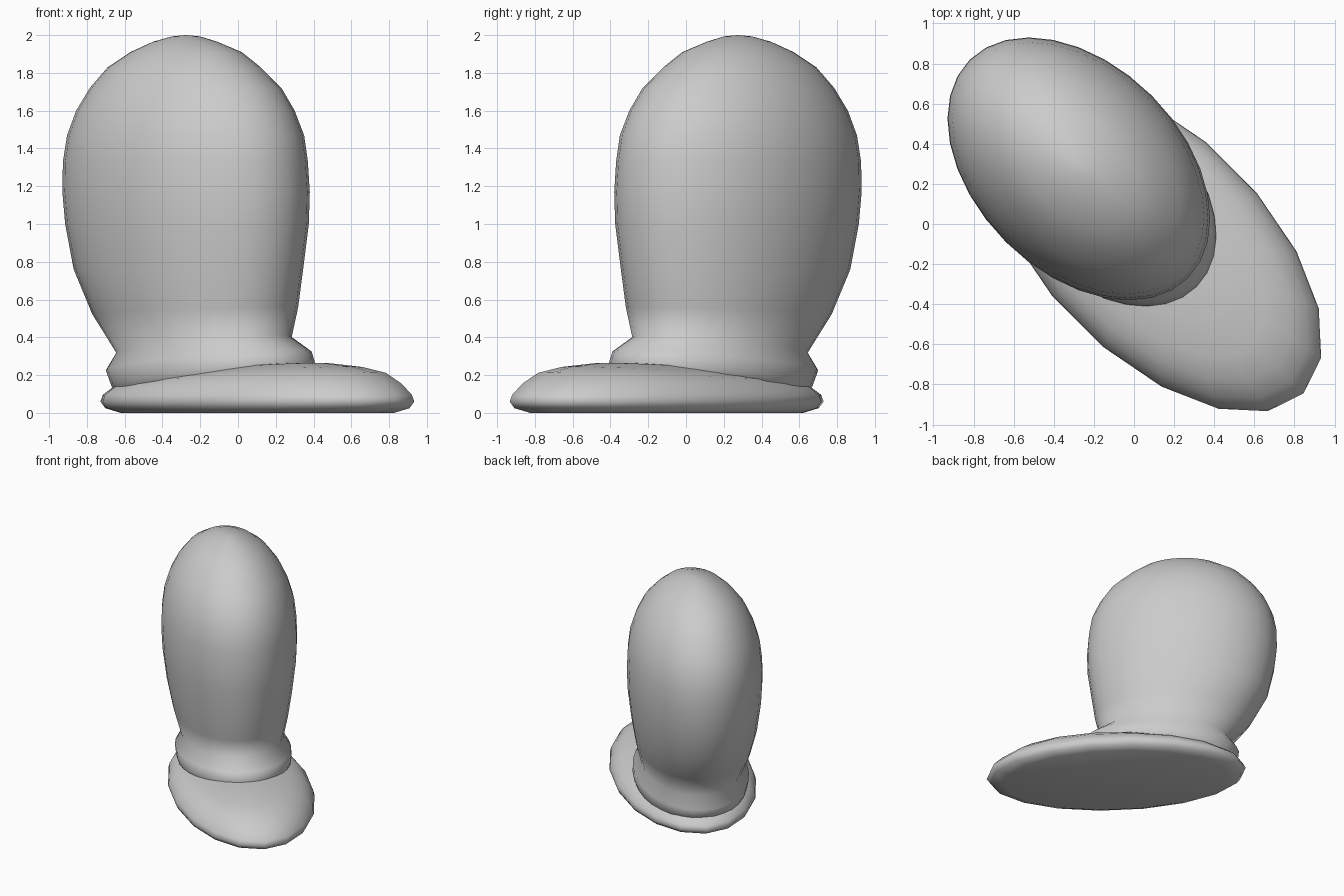
import bpy
import bmesh
from math import sin, cos, pi, sqrt

default_cube = bpy.data.objects.get("Cube")
if default_cube:
    bpy.data.objects.remove(default_cube, do_unlink=True)

# Single plain material
clay = bpy.data.materials.new("plain grey")
clay.use_nodes = True
GREY = (0.6, 0.6, 0.6, 1)
clay.diffuse_color = GREY
clay.node_tree.nodes["Principled BSDF"].inputs["Base Color"].default_value = GREY


def ellipse_ring(bm, sides, centre, length, width, z, tilt):
    """Ring of vertices whose long axis runs along the (+x, -y) diagonal."""
    ring = []
    for i in range(sides):
        angle = 2 * pi * i / sides
        along = centre + length * cos(angle)
        across = width * sin(angle)
        ring.append(bm.verts.new(((along + across) / sqrt(2),
                                  (across - along) / sqrt(2),
                                  z + tilt * cos(angle))))
    return ring


def loft(name, sides, sections):
    """Skin a stack of elliptical sections, closing both ends."""
    bm = bmesh.new()
    rings = [ellipse_ring(bm, sides, *section) for section in sections]
    for low, high in zip(rings, rings[1:]):
        for i in range(sides):
            j = (i + 1) % sides
            bm.faces.new((low[i], low[j], high[j], high[i]))
    bm.faces.new(rings[0][::-1])
    bm.faces.new(rings[-1])
    bmesh.ops.recalc_face_normals(bm, faces=bm.faces)
    mesh = bpy.data.meshes.new(name)
    bm.to_mesh(mesh)
    bm.free()
    mesh.materials.append(clay)
    obj = bpy.data.objects.new(name, mesh)
    bpy.context.collection.objects.link(obj)
    bpy.ops.object.select_all(action="DESELECT")
    obj.select_set(True)
    bpy.context.view_layer.objects.active = obj
    bpy.ops.object.shade_smooth_by_angle(angle=pi * 0.42)
    return obj


# Oval base: scale, height and tilt of each section, sole to crown
base_profile = [
    (0.87, 0, 0), (0.97, 0.025, 0), (1, 0.06, 0), (0.985, 0.095, 0),
    (0.92, 0.145, 0.01), (0.82, 0.188, 0.025), (0.67, 0.215, 0.03),
    (0.45, 0.243, 0.022), (0.2, 0.254, 0.01), (0.02, 0.256, 0),
]
loft("oval_base", 18, [(0.145, 1.05 * s, 0.55 * s, z, t) for s, z, t in base_profile])

# Bulb with collar: height, low x, high x, width ratio, tilt
bulb_profile = [
    (0.12, -0.62, 0.39, 0.7, 0.07), (0.2, -0.67, 0.41, 0.7, 0.07),
    (0.275, -0.7, 0.39, 0.7, 0.06), (0.36, -0.645, 0.285, 0.74, 0.05),
    (0.54, -0.772, 0.318, 0.69, 0.02), (0.76, -0.87, 0.345, 0.67, 0),
    (1, -0.915, 0.375, 0.67, 0), (1.17, -0.93, 0.38, 0.67, 0),
    (1.33, -0.927, 0.37, 0.67, 0), (1.47, -0.905, 0.35, 0.67, 0),
    (1.6, -0.857, 0.3, 0.67, 0), (1.72, -0.785, 0.23, 0.67, 0),
    (1.83, -0.69, 0.12, 0.67, 0), (1.91, -0.57, 0.02, 0.67, 0),
    (1.965, -0.45, -0.11, 0.67, 0), (1.993, -0.35, -0.2, 0.67, 0),
    (2, -0.28, -0.27, 0.67, 0),
]
sections = []
for z, low, high, ratio, tilt in bulb_profile:
    length = (high - low) / sqrt(2 * (1 + ratio * ratio))
    length = length
    sections.append(((low + high) / sqrt(2), length, length * ratio, z, tilt))
loft("bulb", 32, sections)
